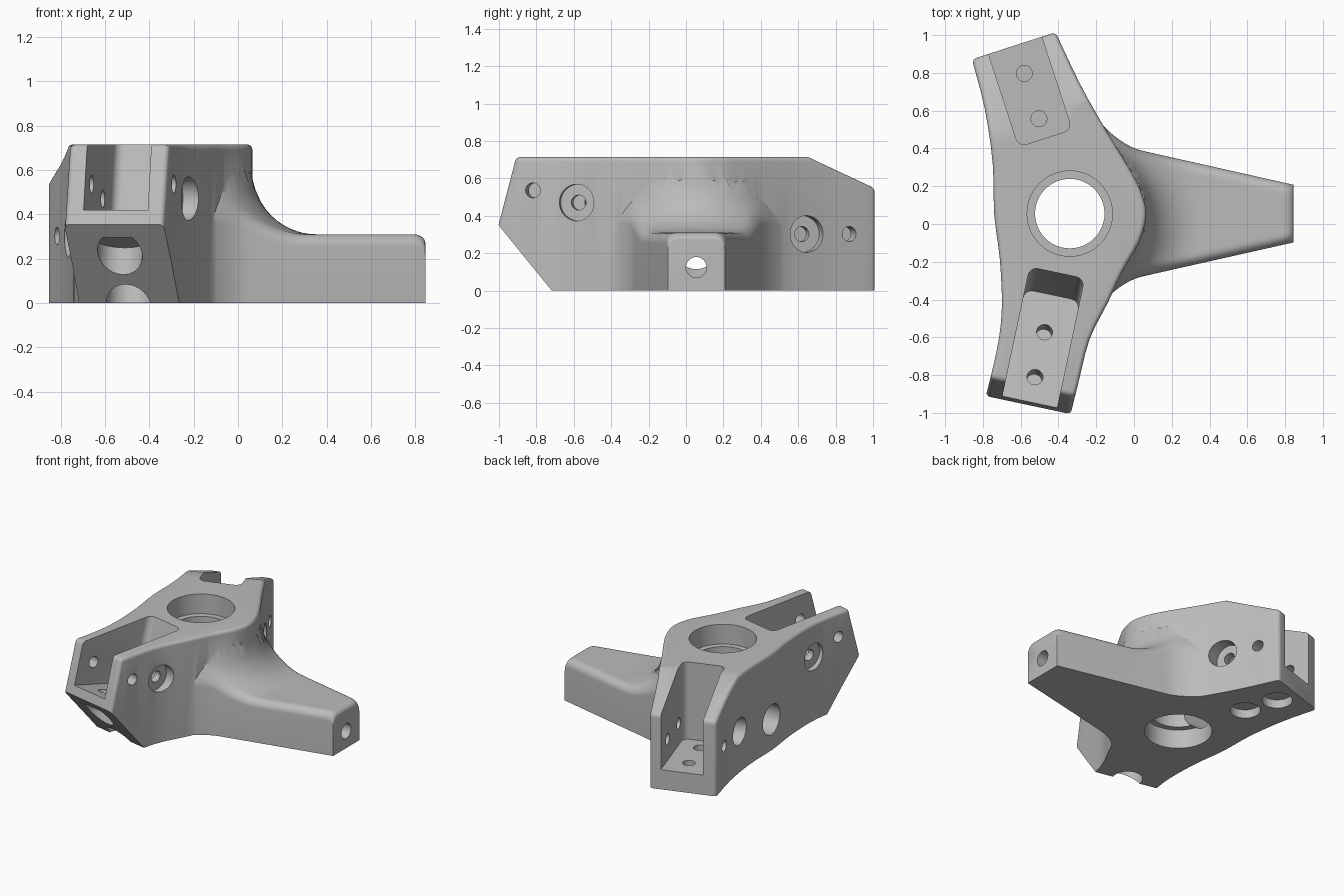
import bpy, bmesh, math
from math import sin, cos, pi, sqrt, radians
from mathutils import Matrix, Vector

if "Cube" in bpy.data.objects:
    bpy.data.objects.remove(bpy.data.objects["Cube"])

HUB = Vector((-0.34, 0.055, 0))
HEIGHT = 0.715

grey = bpy.data.materials.new("light_grey")
grey.diffuse_color = (0.5, 0.5, 0.5, 1)
grey.use_nodes = True
grey.node_tree.nodes["Principled BSDF"].inputs["Base Color"].default_value = grey.diffuse_color


def to_object(name, bm):
    bmesh.ops.recalc_face_normals(bm, faces=bm.faces[:])
    me = bpy.data.meshes.new(name)
    bm.to_mesh(me)
    bm.free()
    ob = bpy.data.objects.new(name, me)
    me.materials.append(grey)
    bpy.context.collection.objects.link(ob)
    return ob


def combine(target, other, operation):
    """Apply a boolean and remove the second object."""
    bpy.context.view_layer.objects.active = target
    mod = target.modifiers.new("cut", 'BOOLEAN')
    mod.operation, mod.solver, mod.object = operation, 'EXACT', other
    bpy.ops.object.modifier_apply(modifier=mod.name)
    bpy.data.objects.remove(other)


def spline(points, steps=3):
    """Catmull-Rom curve through the points."""
    p = [Vector(q) for q in points]
    p = [2 * p[0] - p[1]] + p + [2 * p[-1] - p[-2]]
    out = []
    for i in range(1, len(p) - 2):
        a, b, c, d = p[i - 1:i + 3]
        for k in range(steps):
            t = k / steps
            out.append(0.5 * (2 * b + (c - a) * t + (2 * a - 5 * b + 4 * c - d) * t * t
                              + (3 * b - a - 3 * c + d) * t ** 3))
    return out + [p[-2]]


def prism(bm, outline, z0, z1):
    low = [bm.verts.new((x, y, z0)) for x, y in outline]
    high = [bm.verts.new((x, y, z1)) for x, y in outline]
    n = len(low)
    bm.faces.new(low[::-1])
    bm.faces.new(high)
    for i in range(n):
        j = (i + 1) % n
        bm.faces.new((low[i], low[j], high[j], high[i]))


def cut_cylinder(target, p0, p1, radius):
    """Drill a round hole between two points."""
    axis = Vector(p1) - Vector(p0)
    m = Matrix.Translation((Vector(p0) + Vector(p1)) / 2) @ axis.to_track_quat('Z', 'Y').to_matrix().to_4x4()
    bm = bmesh.new()
    bmesh.ops.create_cone(bm, cap_ends=True, segments=48, radius1=radius, radius2=radius,
                          depth=axis.length, matrix=m)
    combine(target, to_object("hole_cutter", bm), 'DIFFERENCE')


# Main body: hub with two tall arms, extruded from its plan
left = spline([(-0.858, 0.872), (-0.79, 0.61), (-0.748, 0.32), (-0.74, 0.05), (-0.71, -0.19),
               (-0.70, -0.45), (-0.725, -0.66), (-0.795, -0.955)])
right = spline([(-0.348, -1.055), (-0.296, -0.847), (-0.235, -0.61), (-0.14, -0.42), (-0.06, -0.25),
                (0.03, -0.09), (0.065, 0.055), (0.03, 0.19), (-0.04, 0.32), (-0.15, 0.50),
                (-0.285, 0.74), (-0.415, 1.015)])
bm = bmesh.new()
prism(bm, [p[:] for p in left + right], 0, HEIGHT)

front_dir = Vector((-sin(radians(12)), -cos(radians(12)), 0))
back_dir = Vector((-sin(radians(18)), cos(radians(18)), 0))
UP = Vector((0, 0, 1))


def slice_off(direction, d, z, nd, nz):
    bmesh.ops.bisect_plane(bm, geom=bm.verts[:] + bm.edges[:] + bm.faces[:], clear_outer=True,
                           plane_co=HUB + direction * d + UP * z,
                           plane_no=(direction * nd + UP * nz).normalized())
    bmesh.ops.holes_fill(bm, edges=[e for e in bm.edges if e.is_boundary], sides=0)


slice_off(front_dir, 0.74, 0.0, 0.355, -0.297)    # underside slope of the front arm
slice_off(front_dir, 1.037, 0.355, cos(radians(15)), sin(radians(15)))  # leaning front end
slice_off(back_dir, 0.545, HEIGHT, 0.16, 0.375)   # top slope of the back arm
bmesh.ops.recalc_face_normals(bm, faces=bm.faces[:])

# Round the top rim and the upright end corners
rim = []
for e in bm.edges:
    v = e.verts[1].co - e.verts[0].co
    mid_z = (e.verts[0].co.z + e.verts[1].co.z) / 2
    if e.is_manifold and e.calc_face_angle(0) > radians(27) and (mid_z > 0.4 or abs(v.z) > 0.9 * v.length):
        rim.append(e)
bmesh.ops.bevel(bm, geom=rim, offset=0.045, offset_type='OFFSET', segments=5, profile=0.5,
                affect='EDGES', clamp_overlap=True)
body = to_object("bracket_body", bm)

# Low right arm: lofted along x, with a hollow blend rising to the hub
END, ROUND = 0.845, 0.055


def drop(e):
    return ROUND - sqrt(ROUND ** 2 - (ROUND - e) ** 2) if e < ROUND else 0


def blend(r):
    if r >= 0.695:
        return 0.31
    return 0.6 - sqrt(max(0, 0.29 ** 2 - (r - 0.695) ** 2))


bm = bmesh.new()
rings = []
for i in range(65):
    x = -0.2 + (END + 0.2) * sin(pi / 2 * i / 64)
    w = 0.3425 - 0.225 * x + 1.9 * max(0, 0.05 - x) ** 2
    ring = [bm.verts.new((x, HUB.y - w, 0))]
    for k in range(-16, 17):
        y = w * sin(pi / 2 * k / 16)
        z = blend(math.hypot(x - HUB.x, y)) - drop(max(0, w - abs(y))) - 0.7 * drop(max(0, END - x))
        ring.append(bm.verts.new((x, HUB.y + y, z)))
    ring.append(bm.verts.new((x, HUB.y + w, 0)))
    rings.append(ring)
for a, b in zip(rings, rings[1:]):
    for i in range(len(a)):
        j = (i + 1) % len(a)
        bm.faces.new((a[i], a[j], b[j], b[i]))
bm.faces.new(rings[0])
bm.faces.new(rings[-1][::-1])
combine(body, to_object("right_arm", bm), 'UNION')


# Open slots in the tall arms with their screw holes
def arm_slot(direction, d, z, tilt, length, skin):
    yaw = math.atan2(direction.y, direction.x)
    m = (Matrix.Translation(HUB + direction * d + UP * z) @ Matrix.Rotation(yaw, 4, 'Z')
         @ Matrix.Rotation(-tilt, 4, 'Y'))
    r, w = 0.045, 0.148
    outline = [(0.4, -w), (0.4, w)]
    for sy, a0 in ((1, pi / 2), (-1, pi)):
        for k in range(7):
            a = a0 + pi / 2 * k / 6
            outline.append((-length + r + r * cos(a), sy * (w - r) + r * sin(a)))
    bm = bmesh.new()
    prism(bm, outline, 0, 0.9)
    bm.transform(m)
    combine(body, to_object("slot_cutter", bm), 'DIFFERENCE')
    for x in (-0.14, -0.392):
        # blind floor hole, and a wide recess from below
        cut_cylinder(body, m @ Vector((x, 0, 0.05)), m @ Vector((x, 0, -skin)), 0.042)
        cut_cylinder(body, m @ Vector((x, 0, -skin - 0.012)), m @ Vector((x, 0, -0.7)), 0.102)
        # cross hole through both walls
        cut_cylinder(body, m @ Vector((x, -0.5, 0.158)), m @ Vector((x, 0.5, 0.158)), 0.04)
    for s in (-1, 1):
        cut_cylinder(body, m @ Vector((-0.392, s * 0.2, 0.158)), m @ Vector((-0.392, s * 0.42, 0.158)), 0.098)


arm_slot(front_dir, 1.02, 0.42, radians(15), 0.6, 0.1)
arm_slot(back_dir, 0.92, 0.145, 0, 0.5, 0.07)

# Hub bore with an inner lip
cut_cylinder(body, HUB - UP * 0.2, HUB + UP * 1.0, 0.184)
cut_cylinder(body, HUB + UP * 0.57, HUB + UP * 1.0, 0.226)
cut_cylinder(body, HUB - UP * 0.2, HUB + UP * 0.14, 0.226)

# Wide hole on the left side and narrow hole along the right arm
cut_cylinder(body, (-1.0, HUB.y, 0.225), (HUB.x, HUB.y, 0.225), 0.11)
cut_cylinder(body, (HUB.x, HUB.y, 0.125), (1.0, HUB.y, 0.125), 0.055)

bpy.ops.object.select_all(action='DESELECT')
body.select_set(True)
bpy.context.view_layer.objects.active = body
bpy.ops.object.shade_smooth_by_angle(angle=radians(30))
